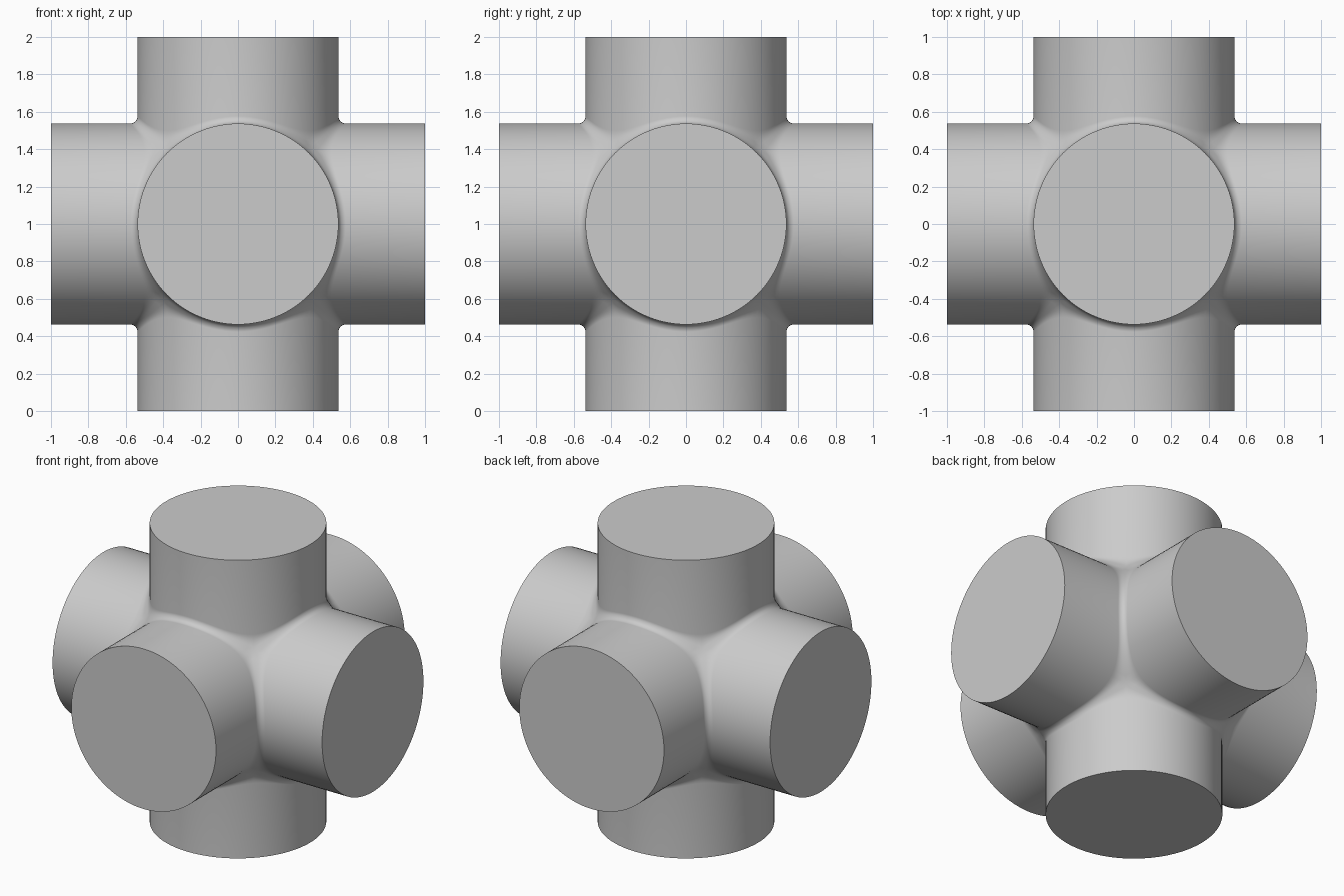
import bpy, bmesh, math
from mathutils import Vector

RADIUS, HALF_LENGTH, SEGMENTS, FILLET_STEPS = 0.537, 1.0, 96, 5

cube = bpy.data.objects.get("Cube")
if cube:
    bpy.data.objects.remove(cube, do_unlink=True)

# Single plain colour
grey = bpy.data.materials.new("plain_grey")
grey.use_nodes = True
colour = (0.6, 0.6, 0.6, 1)
grey.diffuse_color = colour
grey.node_tree.nodes["Principled BSDF"].inputs["Base Color"].default_value = colour


def arm_line(angle):
    """Distance along the arm and radius, from the shared seam to the end."""
    reach = max(abs(math.cos(angle)), abs(math.sin(angle)))
    corner = (1 - reach) / (1 - math.sqrt(0.5))
    fillet = 0.04 + 0.08 * corner ** 2
    lift = fillet * (1 - math.sqrt(0.5))
    seam = reach * (RADIUS + lift)
    tangent = reach * RADIUS + fillet
    line = []
    for step in range(FILLET_STEPS + 1):
        u = step / FILLET_STEPS
        line.append((seam + (tangent - seam) * u, RADIUS + lift * (1 - u) ** 2))
    return line + [(HALF_LENGTH, RADIUS)]


def add_arm(bm, axis, sign):
    """Round arm with a flat cap and a filleted root."""
    columns = []
    for i in range(SEGMENTS):
        angle = math.tau * i / SEGMENTS
        column = []
        for along, radius in arm_line(angle):
            point = Vector()
            point[axis] = sign * along
            point[(axis + 1) % 3] = radius * math.cos(angle)
            point[(axis + 2) % 3] = radius * math.sin(angle)
            column.append(bm.verts.new(point + Vector((0, 0, HALF_LENGTH))))
        columns.append(column)
    for i, a in enumerate(columns):
        b = columns[(i + 1) % SEGMENTS]
        for j in range(len(a) - 1):
            bm.faces.new((a[j], b[j], b[j + 1], a[j + 1]))
    bm.faces.new([column[-1] for column in columns])


# Six arms welded along their seams
bm = bmesh.new()
for axis in range(3):
    for sign in (-1, 1):
        add_arm(bm, axis, sign)
bmesh.ops.remove_doubles(bm, verts=bm.verts, dist=0.0005)
bmesh.ops.recalc_face_normals(bm, faces=bm.faces)
mesh = bpy.data.meshes.new("six_way_pipe_junction")
bm.to_mesh(mesh)
bm.free()
mesh.materials.append(grey)

junction = bpy.data.objects.new("six_way_pipe_junction", mesh)
bpy.context.collection.objects.link(junction)
bpy.ops.object.select_all(action="DESELECT")
junction.select_set(True)
bpy.context.view_layer.objects.active = junction
bpy.ops.object.shade_smooth_by_angle(angle=math.radians(40))
